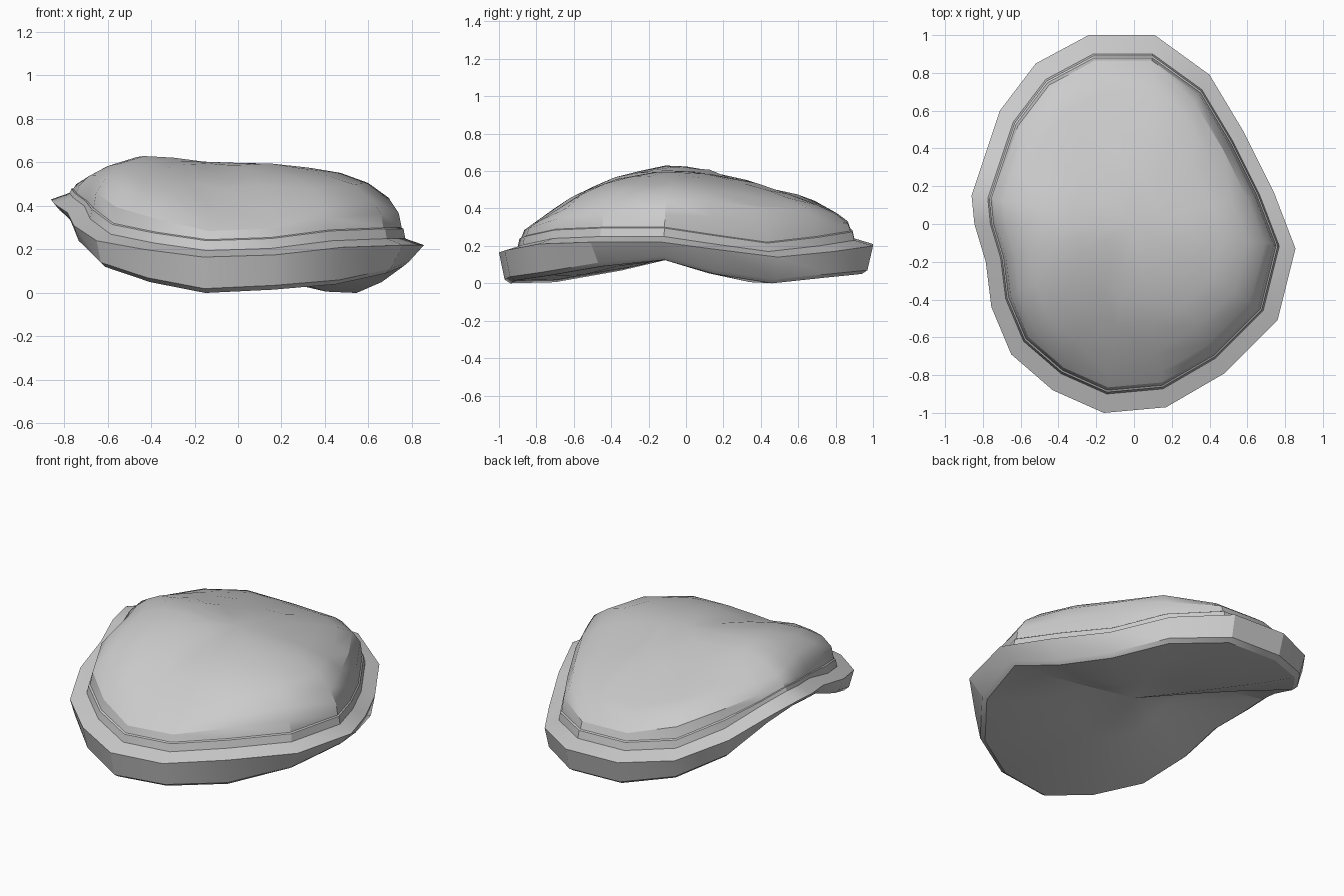
import bpy, bmesh, math, random

if "Cube" in bpy.data.objects:
    bpy.data.objects.remove(bpy.data.objects["Cube"])

random.seed(4)

# Rim outline, clockwise from the back: x, y, top height, underside height
RIM = [(-.24, 1, .21, .06), (.11, 1, .20, .05), (.40, .79, .17, .03), (.58, .49, .14, 0),
       (.74, .17, .18, .05), (.855, -.13, .22, .125), (.76, -.51, .22, .09), (.48, -.79, .21, .04),
       (.17, -.97, .175, .015), (-.16, -1, .165, 0), (-.43, -.88, .20, .05), (-.65, -.69, .24, .12),
       (-.755, -.44, .31, .22), (-.785, -.20, .37, .31), (-.845, 0, .41, .36), (-.86, .15, .43, .38),
       (-.80, .33, .39, .32), (-.71, .60, .32, .20), (-.52, .85, .24, .11)]

# Dome crest heights along y and along x
CREST_Y = [(-1, .14), (-.86, .29), (-.65, .44), (-.58, .49), (-.4, .56), (-.25, .605), (-.07, .63),
           (.1, .62), (.4, .56), (.68, .47), (.8, .39), (.95, .25)]
CREST_X = [(-.9, .42), (-.77, .48), (-.65, .58), (-.5, .625), (-.38, .635), (-.15, .605), (.1, .60),
           (.33, .58), (.57, .53), (.7, .455), (.8, .34)]

# Broad hollows and swellings: x, y, height
BUMPS = [(-.45, .45, -.04), (.5, .3, -.035), (.3, -.45, .03)]


def interp(points, v):
    if v <= points[0][0]:
        return points[0][1]
    for (a, za), (b, zb) in zip(points, points[1:]):
        if v <= b:
            return za + (zb - za) * (v - a) / (b - a)
    return points[-1][1]


def dome(x, y):
    z = interp(CREST_Y, y) + interp(CREST_X, x) - .63
    return z + sum(h * math.exp(-((x - bx) ** 2 + (y - by) ** 2) / .08) for bx, by, h in BUMPS)


bm = bmesh.new()
UNDER_MID = .15


def ring(scale, height, undercut=False):
    verts = []
    for x, y, zt, zb in RIM:
        s = scale * (.95 if undercut and x > .7 else 1)
        verts.append(bm.verts.new((x * s, y * s, height(x * s, y * s, zt, zb))))
    return verts


def under(f):
    return lambda x, y, zt, zb: UNDER_MID + (zb - UNDER_MID) * f


def above_rim(rise):
    return lambda x, y, zt, zb: zt + (rise if zt < .36 else min(rise, .05))


def shoulder(rise, mix):
    # Steep side between the step and the dome; the left end is flatter
    def height(x, y, zt, zb):
        lift = zt + (rise if zt < .36 else rise * .6)
        return (1 - mix) * lift + mix * max(lift - .05, dome(x, y))
    return height


def rough(x, y, zt, zb):
    return dome(x, y) + random.uniform(-.008, .006)


# Rings from the underside, round the rim, up the stepped side and over the dome
rings = [ring(.35, under(.55)), ring(.70, under(.96)),
         ring(.94, under(1), True),
         ring(.97, lambda x, y, zt, zb: zb + .02, True),
         ring(1, above_rim(0)),
         ring(.90, above_rim(.03)),
         ring(.89, above_rim(.075)),
         ring(.88, above_rim(.08)),
         ring(.865, shoulder(.13, .3)),
         ring(.81, shoulder(.19, .65)),
         ring(.70, rough), ring(.55, rough), ring(.38, rough),
         ring(.2, lambda x, y, zt, zb: dome(x, y))]

n = len(RIM)
for a, b in zip(rings, rings[1:]):
    for i in range(n):
        j = (i + 1) % n
        bm.faces.new((a[i], a[j], b[j], b[i]))

# Close the underside and the crown
for loop, z in ((rings[0], UNDER_MID), (rings[-1], dome(0, 0))):
    mid = bm.verts.new((0, 0, z))
    for i in range(n):
        bm.faces.new((loop[i], loop[(i + 1) % n], mid))

bmesh.ops.recalc_face_normals(bm, faces=bm.faces)
mesh = bpy.data.meshes.new("rimmed_rock")
bm.to_mesh(mesh)
bm.free()
rock = bpy.data.objects.new("rimmed_rock", mesh)
bpy.context.collection.objects.link(rock)
bpy.context.view_layer.objects.active = rock
rock.select_set(True)
bpy.ops.object.shade_smooth_by_angle(angle=math.radians(28))
